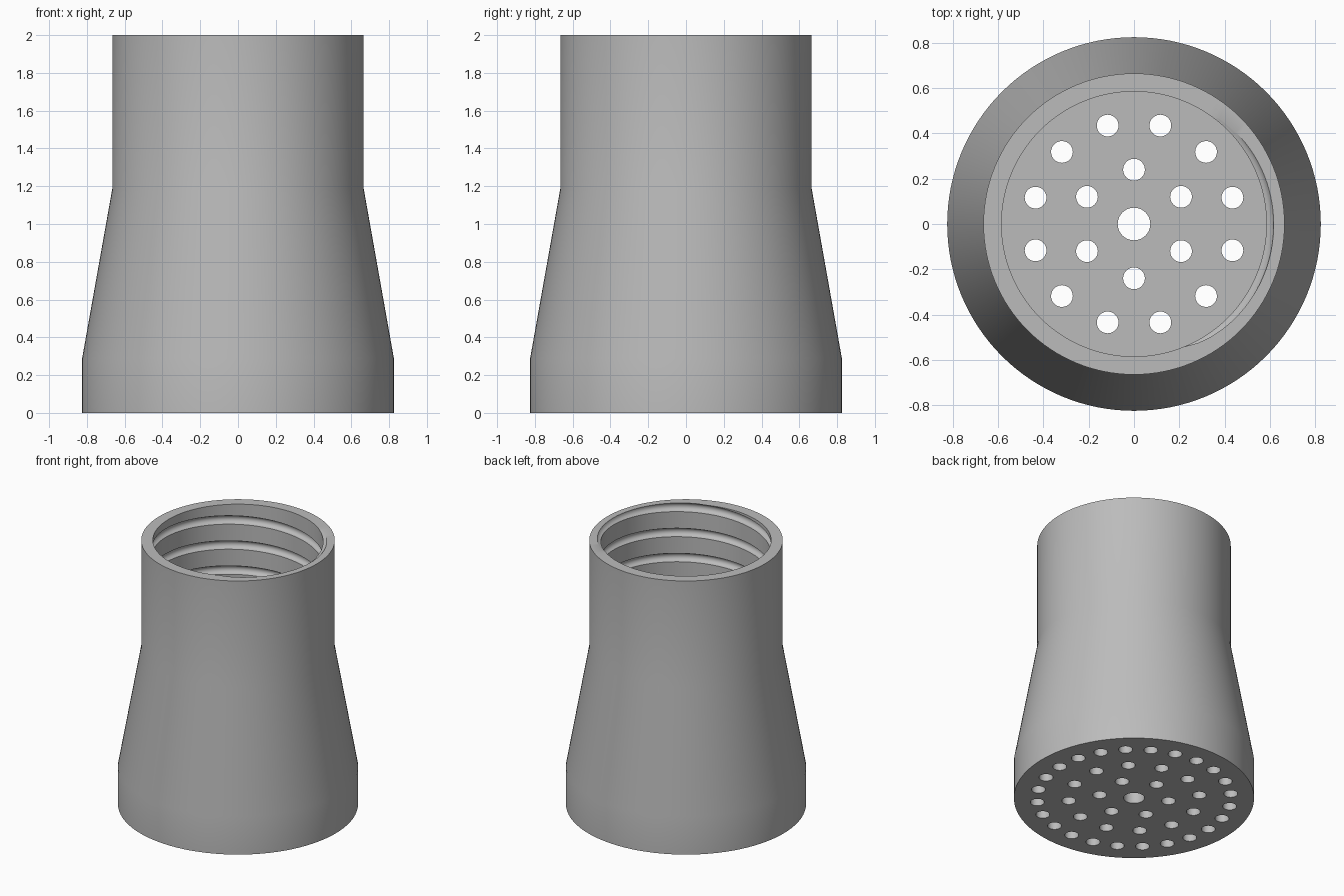
import bpy, bmesh
from math import sin, cos, pi, sqrt, radians
from mathutils import Matrix

cube = bpy.data.objects.get("Cube")
if cube:
    bpy.data.objects.remove(cube)

grey = bpy.data.materials.new("plain_grey")
grey.use_nodes = True
colour = (0.5, 0.5, 0.5, 1)
grey.diffuse_color = colour
grey.node_tree.nodes["Principled BSDF"].inputs["Base Color"].default_value = colour

TOP, NECK, SKIRT, FLOOR = 2.0, 1.19, 0.29, 0.08
NECK_R, BASE_R, WALL = 0.665, 0.825, 0.08
BORE = NECK_R - WALL
SEGMENTS = 128

# Internal thread: a round groove winding up and out through the rim
PITCH, GROOVE = 0.19, 0.032
START = TOP - PITCH * (4 - radians(5) / (2 * pi))
TURNS = range(-1, 5)


def bore_radius(z, turn):
    """Radius of the threaded bore; the groove fades in at its lower end."""
    depth = 0
    for k in TURNS:
        u = (z - START - PITCH * (k + turn)) / GROOVE
        fade = min(1, max(0, 4 * (k + turn)))
        if abs(u) < 1:
            depth = max(depth, GROOVE * fade * sqrt(1 - u * u))
    return BORE + depth


def wall_column(turn):
    """Section through the wall: up the inside, over the rim, down the outside."""
    column = [(BASE_R - WALL, FLOOR), (BASE_R - WALL, SKIRT), (BORE, NECK)]
    for k in TURNS:
        for i in range(-4, 5):
            z = START + PITCH * (k + turn) + GROOVE * sin(i * pi / 8)
            z = min(TOP, max(NECK, z))
            column.append((bore_radius(z, turn), z))
    column += [(bore_radius(TOP, turn), TOP), (NECK_R, TOP),
               (NECK_R, NECK), (BASE_R, SKIRT), (BASE_R, 0)]
    return column


def make_object(name, bm):
    bmesh.ops.recalc_face_normals(bm, faces=bm.faces)
    mesh = bpy.data.meshes.new(name)
    bm.to_mesh(mesh)
    bm.free()
    mesh.materials.append(grey)
    obj = bpy.data.objects.new(name, mesh)
    bpy.context.collection.objects.link(obj)
    return obj


# Housing: wall columns joined round the axis, floor and underside capped
bm = bmesh.new()
columns = []
for s in range(SEGMENTS + 1):
    turn = s / SEGMENTS
    a = 2 * pi * turn
    columns.append([bm.verts.new((r * cos(a), r * sin(a), z))
                    for r, z in wall_column(turn)])
for left, right in zip(columns, columns[1:]):
    for i in range(len(left) - 1):
        bm.faces.new((left[i], right[i], right[i + 1], left[i + 1]))
bmesh.ops.remove_doubles(bm, verts=bm.verts, dist=0.00005)
bmesh.ops.holes_fill(bm, edges=[e for e in bm.edges if e.is_boundary], sides=0)
housing = make_object("shower_housing", bm)

# Spray holes: rings of (count, ring radius, first angle, hole radius)
bm = bmesh.new()
for count, ring, first, radius in [(1, 0, 0, 0.072), (6, 0.24, 30, 0.048),
                                   (12, 0.45, 15, 0.048), (24, 0.667, 0, 0.048)]:
    for i in range(count):
        a = radians(first) + 2 * pi * i / count
        bmesh.ops.create_cone(
            bm, cap_ends=True, segments=32, radius1=radius, radius2=radius, depth=0.2,
            matrix=Matrix.Translation((ring * cos(a), ring * sin(a), FLOOR / 2)))
cutter = make_object("spray_hole_cutter", bm)
cutter.hide_render = True

cut = housing.modifiers.new("spray_holes", 'BOOLEAN')
cut.operation = 'DIFFERENCE'
cut.solver = 'EXACT'
cut.object = cutter
bpy.ops.object.select_all(action='DESELECT')
housing.select_set(True)
bpy.context.view_layer.objects.active = housing
bpy.ops.object.modifier_apply(modifier=cut.name)
bpy.data.objects.remove(cutter)
bpy.ops.object.shade_smooth_by_angle(angle=radians(30))
